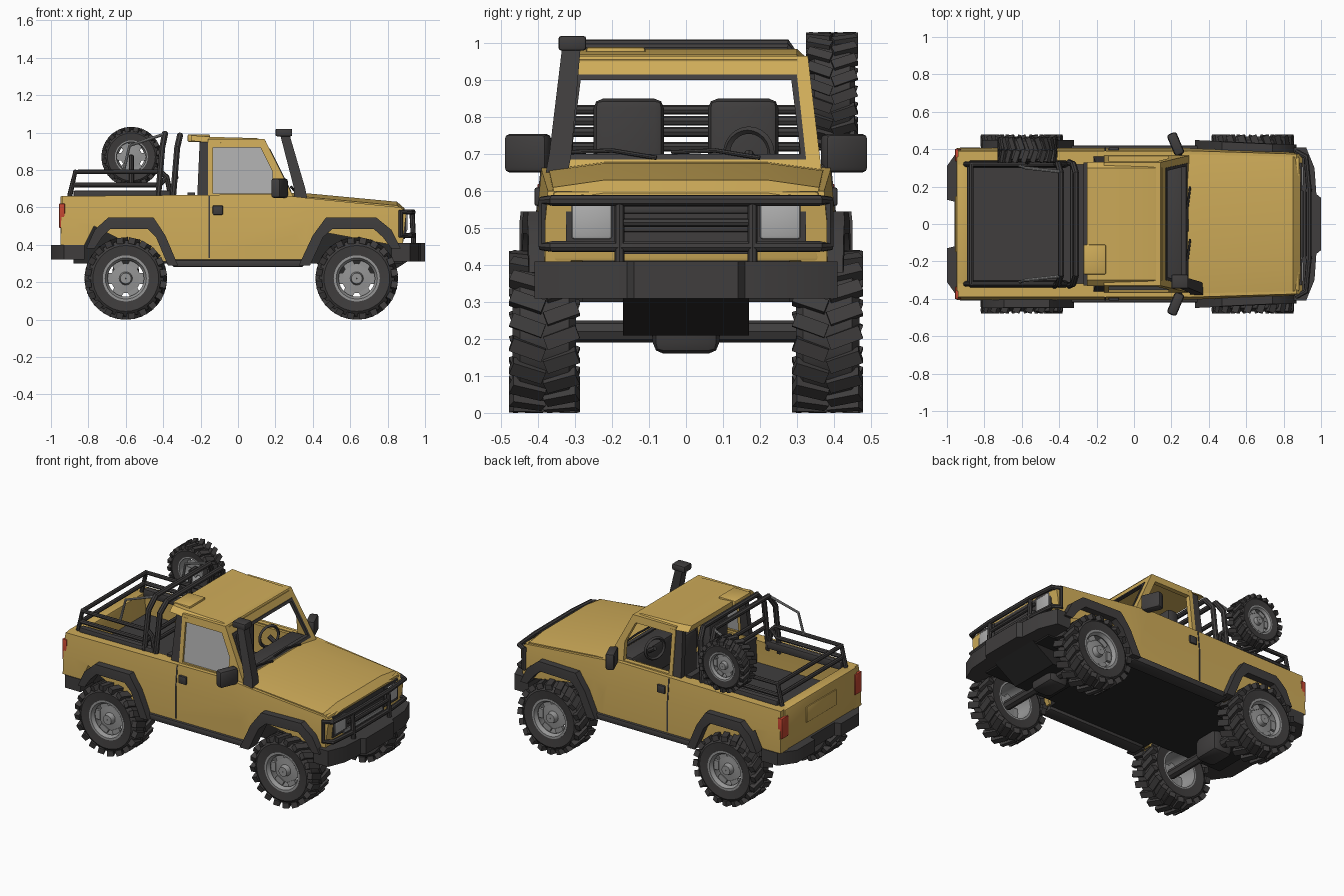
import bpy, bmesh, math
from mathutils import Matrix, Vector

cube = bpy.data.objects.get("Cube")
if cube:
    bpy.data.objects.remove(cube, do_unlink=True)


def material(name, *rgb):
    mat = bpy.data.materials.new(name)
    mat.use_nodes = True
    mat.diffuse_color = (*rgb, 1)
    mat.node_tree.nodes["Principled BSDF"].inputs["Base Color"].default_value = (*rgb, 1)
    return mat


yellow = material("yellow paint", .62, .41, .1)
dark = material("dark plastic", .05, .047, .047)
black = material("black underside", .022, .021, .021)
metal = material("grey metal", .3, .3, .3)
glass = material("grey glass", .42, .42, .42)
red = material("red lamp", .55, .06, .03)
made = []


def finish(name, mat, bm):
    bmesh.ops.recalc_face_normals(bm, faces=bm.faces)
    mesh = bpy.data.meshes.new(name)
    bm.to_mesh(mesh)
    bm.free()
    mesh.materials.append(mat)
    ob = bpy.data.objects.new(name, mesh)
    bpy.context.collection.objects.link(ob)
    made.append(ob)
    return ob


def bend_sides(bm):
    """Lean the flanks inwards above the waist and towards the nose."""
    bmesh.ops.triangulate(bm, faces=bm.faces)
    for co, no in (((0, 0, .52), (0, 0, 1)), ((.3, 0, 0), (1, 0, 0))):
        geom = bm.verts[:] + bm.edges[:] + bm.faces[:]
        bmesh.ops.bisect_plane(bm, geom=geom, plane_co=co, plane_no=no)
    for v in bm.verts:
        v.co.y *= 1 - .25 * max(0, v.co.z - .52) - .1 * max(0, v.co.x - .3)


def loft(name, mat, loops, wrap=False, bend=False):
    """Skin closed loops of points; wrap joins last to first, else ends are capped."""
    bm = bmesh.new()
    rows = [[bm.verts.new(p) for p in loop] for loop in loops]
    n = len(rows[0])
    for a, b in zip(rows, rows[1:] + rows[:1] if wrap else rows[1:]):
        for i in range(n):
            j = (i + 1) % n
            bm.faces.new((a[i], a[j], b[j], b[i]))
    if not wrap:
        bm.faces.new(rows[0])
        bm.faces.new(rows[-1])
    if bend:
        bend_sides(bm)
    return finish(name, mat, bm)


def side_prism(name, mat, pts, y0, y1, bend=False):
    return loft(name, mat, [[(x, y, z) for x, z in pts] for y in (y0, y1)], bend=bend)


def plan_prism(name, mat, half, z0, z1):
    pts = half + [(x, -y) for x, y in reversed(half)]
    return loft(name, mat, [[(x, y, z) for x, y in pts] for z in (z0, z1)])


def box(name, mat, xs, ys, zs, bevel=0, turn=0):
    size = [abs(b - a) for a, b in (xs, ys, zs)]
    mid = Vector([(a + b) / 2 for a, b in (xs, ys, zs)])
    bm = bmesh.new()
    bmesh.ops.create_cube(bm, size=1, matrix=Matrix.Diagonal((*size, 1)))
    if bevel:
        bmesh.ops.bevel(bm, geom=bm.edges[:], offset=bevel, segments=2, profile=.5, affect='EDGES')
    bmesh.ops.transform(bm, matrix=Matrix.Translation(mid) @ Matrix.Rotation(turn, 4, 'Z'), verts=bm.verts)
    return finish(name, mat, bm)


def tube(name, mat, pts, radius=.014, cyclic=False):
    data = bpy.data.curves.new(name, 'CURVE')
    data.dimensions = '3D'
    data.bevel_depth, data.bevel_resolution, data.use_fill_caps = radius, 2, True
    line = data.splines.new('POLY')
    line.points.add(len(pts) - 1)
    for p, co in zip(line.points, pts):
        p.co = (*co, 1)
    line.use_cyclic_u = cyclic
    data.materials.append(mat)
    ob = bpy.data.objects.new(name, data)
    bpy.context.collection.objects.link(ob)
    made.append(ob)


def lathe(name, mat, profile, centre, side=1, steps=36):
    """Spin (radius, offset) points round an axle along y."""
    c = Vector(centre)
    angles = [math.tau * k / steps for k in range(steps)]
    loops = [[c + Vector((r * math.cos(t), side * y, r * math.sin(t))) for r, y in profile] for t in angles]
    return loft(name, mat, loops, wrap=True)


def wheel(name, centre, r, side):
    tyre = [(.55, -.36), (.8, -.39), (.92, -.3), (.93, 0), (.92, .3), (.8, .39), (.55, .36), (.5, 0)]
    rim = [(.5, -.36), (.56, -.36), (.56, .37), (.5, .37), (.44, .27), (.48, .2)]
    hub = [(.01, .34), (.13, .34), (.16, .2), (.36, .18), (.36, .13), (.01, .1)]
    for part, mat, prof in (("tyre", dark, tyre), ("rim", metal, rim), ("hub", metal, hub)):
        lathe(f"{name} {part}", mat, [(a * r, b * r) for a, b in prof], centre, side)
    # chunky staggered tread blocks
    bm = bmesh.new()
    count = 20
    for k in range(count):
        for s in (1, -1):
            spin = Matrix.Rotation(math.tau * (k + s / 4) / count, 4, 'Y')
            lug = Matrix.Translation((.92 * r, s * .21 * r, 0)) @ Matrix.Rotation(s * .35, 4, 'X')
            size = Matrix.Diagonal((.15 * r, .42 * r, .17 * r, 1))
            bmesh.ops.create_cube(bm, size=1, matrix=Matrix.Translation(centre) @ spin @ lug @ size)
    finish(f"{name} tread", dark, bm)
    # short spokes leaving open slots
    bm = bmesh.new()
    for k in range(6):
        spin = Matrix.Rotation(math.tau * k / 6, 4, 'Y')
        spoke = Matrix.Translation((.41 * r, side * .17 * r, 0)) @ Matrix.Diagonal((.18 * r, .08 * r, .26 * r, 1))
        bmesh.ops.create_cube(bm, size=1, matrix=Matrix.Translation(centre) @ spin @ spoke)
    finish(f"{name} spokes", metal, bm)


def flank(pts, s, inset=0):
    """Points on the leaning cab side."""
    return [(x, s * (.365 - .12 * (z - .67) - inset), z) for x, z in pts]


def screen(half, back=0):
    """Points on the raked windscreen plane."""
    pts = half + [(-y, z) for y, z in reversed(half)]
    return [(.295 - .5 * (z - .66) - back, y, z) for y, z in pts]


body = [(-.95, .4), (-.82, .4), (-.77, .5), (-.5, .5), (-.4, .31), (.36, .31), (.44, .47), (.5, .51),
        (.74, .51), (.82, .4), (.88, .4), (.9, .57), (.87, .6), (.37, .65), (.2, .67), (-.94, .66)]
arch = [(-.31, .29), (-.235, .45), (-.165, .545), (.105, .545), (.185, .48), (.235, .38),
        (.185, .38), (.14, .44), (.09, .485), (-.13, .485), (-.18, .44), (-.25, .29)]
frame = [(-.16, .66), (-.16, .965), (.142, .965), (.22, .81), (.295, .66)]
window = [(-.135, .675), (-.135, .92), (.12, .92), (.185, .79), (.185, .675)]

# parts repeated on both flanks
for s, tag in ((1, "far"), (-1, "near")):
    side_prism(f"{tag} body side", yellow, body, s * .33, s * .405, bend=True)
    for end, cx, sx in (("nose", .635, 1), ("tail", -.6, -.9)):
        pts = [(cx + sx * x, z) for x, z in arch]
        side_prism(f"{tag} {end} fender flare", dark, pts, s * .36, s * .45, bend=True)
        wheel(f"{tag} {end} wheel", (cx, s * .383, .22), .22, s)
    box(f"{tag} sill", dark, (-.35, .35), (s * .33, s * .42), (.28, .32), .01)
    side_prism(f"{tag} door seam", dark, [(-.158, .33), (-.15, .33), (-.15, .66), (-.158, .66)],
               s * .4, s * .408, bend=True)
    box(f"{tag} door handle", dark, (-.135, -.08), (s * .38, s * .41), (.56, .61), .006)
    loft(f"{tag} cab side frame", yellow,
         [flank(frame, s), flank(window, s), flank(window, s, .03), flank(frame, s, .03)], wrap=True)
    pillar = [(-.225, .5), (-.16, .5), (-.16, .95), (-.205, .95)]
    loft(f"{tag} door pillar", dark, [flank(pillar, s, .005), flank(pillar, s, .04)])
    box(f"{tag} mirror", dark, (.195, .25), (s * .365, s * .49), (.65, .755), .015, s * .4)
    tube(f"{tag} mirror arm", dark, [(.25, s * .34, .63), (.24, s * .4, .68)])
    box(f"{tag} tail lamp", red, (-.957, -.925), (s * .335, s * .402), (.49, .62), .005)
    box(f"{tag} headlamp", glass, (.88, .905), (s * .2, s * .31), (.47, .57), .008)
    box(f"{tag} lamp surround", dark, (.88, .897), (s * .185, s * .325), (.455, .585))
    # seat
    box(f"{tag} seat back", dark, (-.13, -.05), (s * .06, s * .25), (.5, .85), .025)
    box(f"{tag} seat cushion", dark, (-.12, .1), (s * .05, s * .27), (.4, .53), .025)
    # bed rails
    y = s * .32
    box(f"{tag} bed capping", dark, (-.88, -.36), (s * .3, s * .34), (.64, .69), .008)
    tube(f"{tag} bed rail", dark, [(-.9, y, .66), (-.87, y, .79), (-.41, y, .79), (-.38, y, .76), (-.36, y, .66)])
    tube(f"{tag} lower bed rail", dark, [(-.88, y, .72), (-.42, y, .72), (-.38, y, .76)])
    tube(f"{tag} cage brace", metal, [(-.4, s * .28, .99), (-.58, s * .3, .93), (-.61, s * .31, .8)], .008)
    tube(f"{tag} bull bar upright", dark, [(.94, s * .18, .39), (.93, s * .18, .585)])

# bonnet and roof skins
rows = ((.24, .68, .375), (.37, .675, .37), (.85, .63, .36), (.89, .595, .355))
loft("bonnet", yellow, [[(x, -w, z - .06), (x, -w, z - .02), (x, -.22, z), (x, .22, z), (x, w, z - .02),
                         (x, w, z - .06)] for x, z, w in rows])
rows = ((-.25, .985), (-.15, .977), (.1, .97), (.15, .955))
loft("roof", yellow, [[(x, -.332, z - .03), (x, -.3, z), (x, .3, z), (x, .332, z - .03)] for x, z in rows])
box("roof rear lip", yellow, (-.27, -.15), (-.27, -.11), (.95, .99), .008)

# windscreen frame, seal and side glass
outer, inner, seal = [(.365, .66), (.33, .965)], [(.325, .685), (.3, .915)], [(.31, .7), (.285, .9)]
loft("windscreen frame", yellow, [screen(outer), screen(inner), screen(inner, .03), screen(outer, .03)], wrap=True)
loft("windscreen seal", dark, [screen(inner, -.004), screen(seal, -.004), screen(seal, .02), screen(inner, .02)],
     wrap=True)
loft("near side glass", glass, [flank(window, -1, .012), flank(window, -1, .018)])
for y in (-.2, .08):
    tube("wiper", dark, [(.3, y + .12, .69), (.285, y, .71), (.285, y - .12, .705)], .006)

# nose
box("nose panel", yellow, (.84, .885), (-.36, .36), (.41, .6), .01)
box("grille", dark, (.87, .893), (-.19, .19), (.43, .585))
for z in (.49, .54):
    box("grille bar", dark, (.88, .905), (-.18, .18), (z, z + .02), .004)
box("grille trim", metal, (.88, .9), (-.22, .17), (.445, .465))
half = [(.87, .385), (.92, .36), (.935, .19)]
bar = half + [(x, -y) for x, y in reversed(half)]
low = [(x, y, .45) for x, y in bar]
tube("bull bar", dark, [(x, y, .575) for x, y in bar] + low[::-1], .015, cyclic=True)
tube("bull bar crosspiece", dark, [(.93, -.18, .515), (.93, .18, .515)], .012)
plan_prism("nose bumper", dark, [(.82, .41), (.92, .41), (.965, .3), (.975, .16), (1, .14)], .31, .41)

# tail
box("tailgate", yellow, (-.95, -.88), (-.36, .36), (.4, .66), .008)
box("tailgate panel", yellow, (-.956, -.94), (-.15, .15), (.5, .6), .003)
plan_prism("tail bumper", dark, [(-.82, .41), (-.93, .41), (-1, .31), (-1, .13), (-.96, .12)], .32, .4)

# interior and bed
box("bed floor", dark, (-.9, -.24), (-.34, .34), (.49, .52))
box("bed front wall", dark, (-.27, -.23), (-.33, .33), (.35, .68))
box("dashboard", dark, (.14, .27), (-.335, .335), (.5, .69), .02)
lathe("steering wheel", dark, [(.075, 0), (.065, .01), (.055, 0), (.065, -.01)], (0, 0, 0), steps=24)
made[-1].matrix_world = Matrix.Translation((.1, .17, .7)) @ Matrix.Rotation(1.2, 4, 'Z')
tube("steering column", dark, [(.1, .17, .7), (.18, .17, .65)])

# roll cage
for x, top in ((-.31, .985), (-.39, .995)):
    tube("roll hoop", dark, [(x - .04, -.33, .62), (x - .015, -.32, .92), (x, -.27, top), (x, .27, top),
                             (x - .015, .32, .92), (x - .04, .33, .62)], .017)
for x, z in ((-.33, .82), (-.33, .76), (-.87, .79), (-.88, .72)):
    tube("cage crossbar", dark, [(x, -.32, z), (x, .32, z)], .013)

# spare wheel and carrier
wheel("spare wheel", (-.57, .395, .87), .16, 1)
tube("spare carrier", dark, [(-.57, .32, .72), (-.57, .34, .87), (-.57, .39, .87)])

# snorkel
rows = ((.3, .375, -.385, -.325, .62), (.3, .36, -.37, -.31, .7), (.225, .275, -.335, -.285, .99))
loft("snorkel stem", dark, [[(a, c, z), (b, c, z), (b, d, z), (a, d, z)] for a, b, c, d, z in rows])
box("snorkel head", dark, (.2, .29), (-.345, -.27), (.98, 1.02), .008)

# underside
box("chassis", black, (-.88, .88), (-.28, .28), (.3, .5))
box("cabin floor", black, (-.37, .35), (-.37, .37), (.3, .34))
box("engine bay", black, (.33, .85), (-.34, .34), (.49, .57))
side_prism("skid plate", black, [(.5, .22), (.75, .21), (.92, .32), (.4, .32)], -.17, .17)
for x in (.635, -.6):
    tube("axle", dark, [(x, -.38, .22), (x, .38, .22)], .03)
    box("differential", dark, (x - .07, x + .07), (-.09, .09), (.16, .3), .03)

# convert tubes and smooth everything except hard edges
bpy.ops.object.select_all(action='DESELECT')
for ob in made:
    ob.select_set(True)
bpy.context.view_layer.objects.active = made[0]
bpy.ops.object.convert(target='MESH')
bpy.ops.object.shade_smooth_by_angle(angle=math.radians(35))
